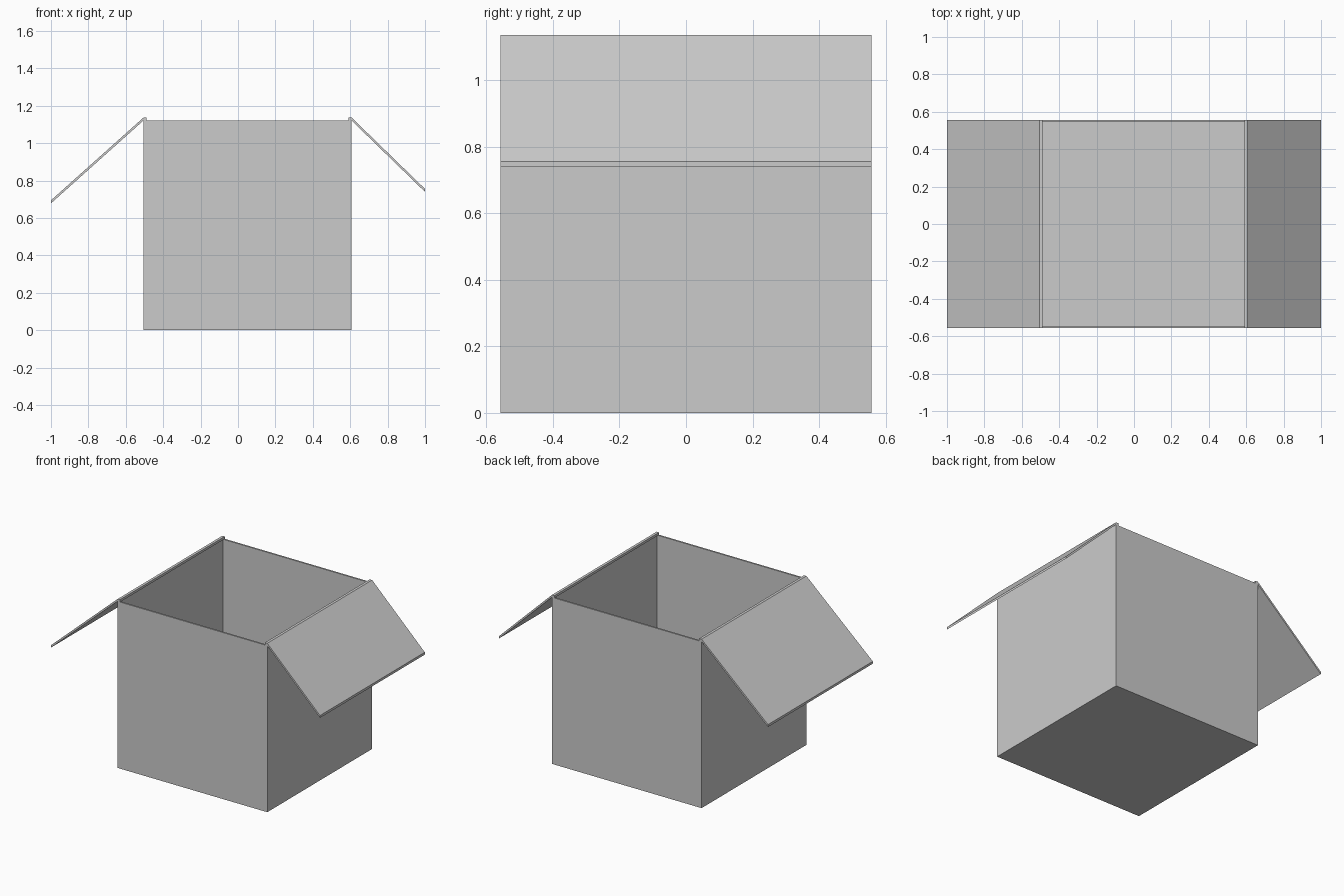
import bpy
import bmesh

default = bpy.data.objects.get("Cube")
if default:
    bpy.data.objects.remove(default)

HALF = 0.557      # half width of the square carton
CENTRE_X = 0.051  # carton offset, since the flaps differ in length
HEIGHT = 1.12
WALL = 0.016

card = bpy.data.materials.new("grey_card")
card.use_nodes = True
GREY = (0.6, 0.6, 0.6, 1.0)
card.diffuse_color = GREY
card.node_tree.nodes["Principled BSDF"].inputs["Base Color"].default_value = GREY


def finish(name, bm):
    bmesh.ops.recalc_face_normals(bm, faces=bm.faces[:])
    mesh = bpy.data.meshes.new(name)
    bm.to_mesh(mesh)
    bm.free()
    mesh.materials.append(card)
    obj = bpy.data.objects.new(name, mesh)
    bpy.context.collection.objects.link(obj)
    return obj


# Open carton: a block whose top is inset and pushed down to the floor
bm = bmesh.new()
bmesh.ops.create_cube(bm, size=1)
for v in bm.verts:
    v.co.x = v.co.x * 2 * HALF + CENTRE_X
    v.co.y *= 2 * HALF
    v.co.z = (v.co.z + 0.5) * HEIGHT
top = max(bm.faces, key=lambda f: f.calc_center_median().z)
bmesh.ops.inset_region(bm, faces=[top], thickness=WALL)
inner = bmesh.ops.extrude_discrete_faces(bm, faces=[top])["faces"][0]
for v in inner.verts:
    v.co.z = WALL
finish("carton_body", bm)


def flap(name, side, tip_z):
    """Folded flap: a strip resting on the wall, then a sloping panel."""
    outer = CENTRE_X + side * HALF
    inside = outer - side * (WALL + 0.002)
    rim = HEIGHT + WALL
    profile = [(inside, HEIGHT), (inside, rim), (outer, rim),
               (side, tip_z), (side, tip_z - WALL), (outer, HEIGHT)]
    bm = bmesh.new()
    rows = [[bm.verts.new((x, y, z)) for x, z in profile] for y in (-HALF, HALF)]
    # Strip and panel are the two quads of the folded section
    for a, b, c, d in ((0, 1, 2, 5), (5, 2, 3, 4)):
        for row in rows:
            bm.faces.new([row[i] for i in (a, b, c, d)])
    count = len(profile)
    for i in range(count):
        j = (i + 1) % count
        bm.faces.new((rows[0][i], rows[0][j], rows[1][j], rows[1][i]))
    return finish(name, bm)


flap("left_flap", 1, 0.755)
flap("right_flap", -1, 0.694)
